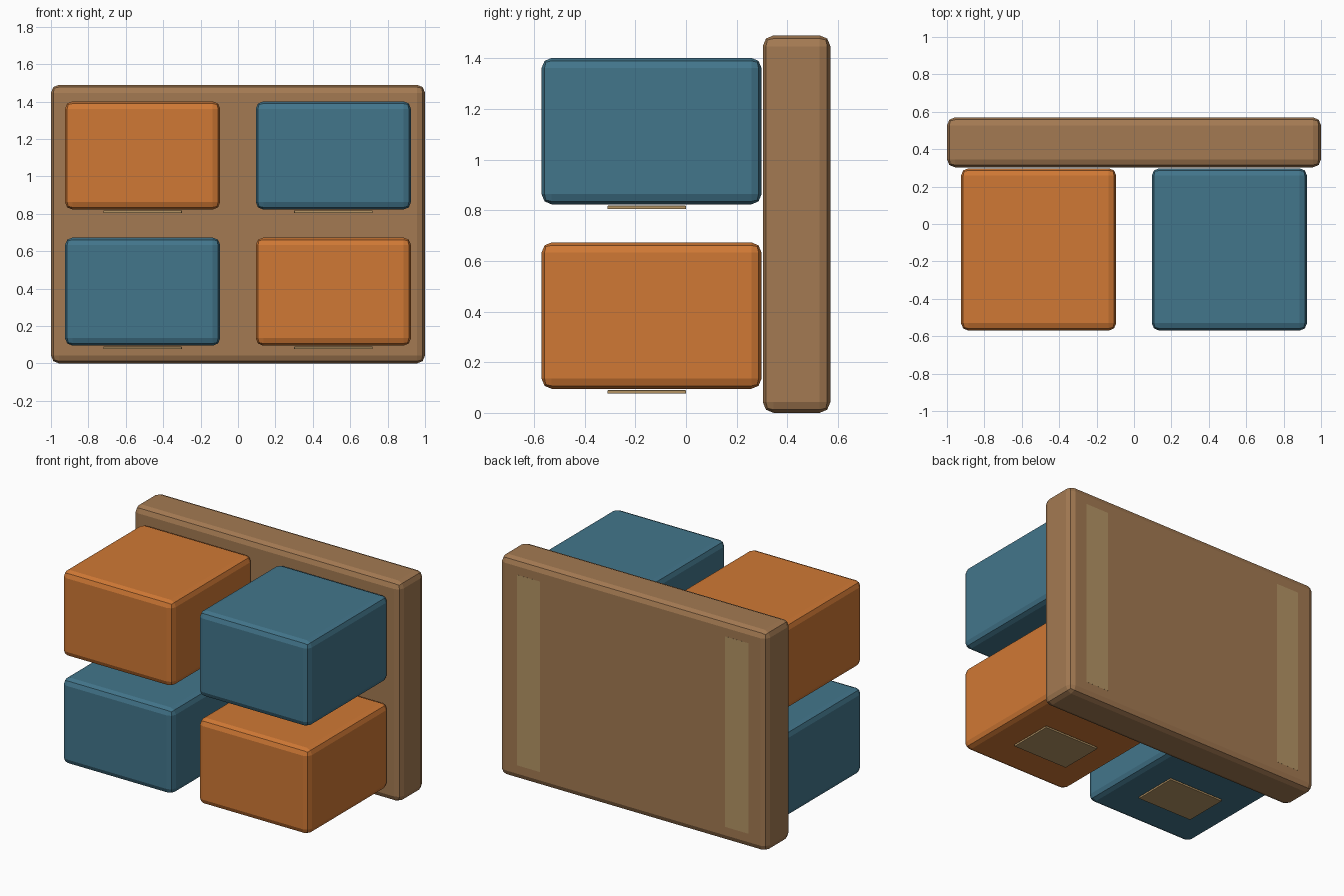
import bpy
import bmesh

if "Cube" in bpy.data.objects:
    bpy.data.objects.remove(bpy.data.objects["Cube"])


def material(name, rgb):
    m = bpy.data.materials.new(name)
    m.diffuse_color = (*rgb, 1)
    m.use_nodes = True
    m.node_tree.nodes["Principled BSDF"].inputs["Base Color"].default_value = m.diffuse_color
    return m


WOOD = material("wood", (0.37, 0.195, 0.085))
ORANGE = material("orange", (0.63, 0.19, 0.035))
BLUE = material("blue", (0.055, 0.18, 0.26))
TAN = material("tan", (0.46, 0.30, 0.13))


def box(name, x, y, z, mat, bevel=0.0):
    """Box from (min, max) ranges, with an optional two-step rounded edge."""
    bm = bmesh.new()
    bmesh.ops.create_cube(bm, size=1)
    for v in bm.verts:
        for i, (lo, hi) in enumerate((x, y, z)):
            v.co[i] = hi if v.co[i] > 0 else lo
    if bevel:
        bmesh.ops.bevel(bm, geom=bm.edges[:], offset=bevel, segments=2,
                        profile=0.5, affect='EDGES')
    mesh = bpy.data.meshes.new(name)
    bm.to_mesh(mesh)
    bm.free()
    mesh.materials.append(mat)
    obj = bpy.data.objects.new(name, mesh)
    bpy.context.collection.objects.link(obj)
    return obj


# Back panel with two flush vertical strips on its rear face
box("back_panel", (-1, 1), (0.303, 0.57), (0, 1.49), WOOD, 0.043)
for side, cx in (("left", -0.78), ("right", 0.78)):
    box(f"{side}_rear_strip", (cx - 0.087, cx + 0.087), (0.555, 0.5705),
        (0.10, 1.39), TAN)

# Four bins in a checker of two colours, each with a thin plate underneath
for row, z in (("lower", 0.095), ("upper", 0.823)):
    for side, cx in (("left", -0.51), ("right", 0.51)):
        mat = ORANGE if (row == "upper") == (side == "left") else BLUE
        box(f"{row}_{side}_bin", (cx - 0.415, cx + 0.415), (-0.57, 0.298),
            (z, z + 0.578), mat, 0.04)
        box(f"{row}_{side}_base_plate", (cx - 0.21, cx + 0.21), (-0.31, 0.0),
            (z - 0.019, z - 0.005), TAN, 0.003)
